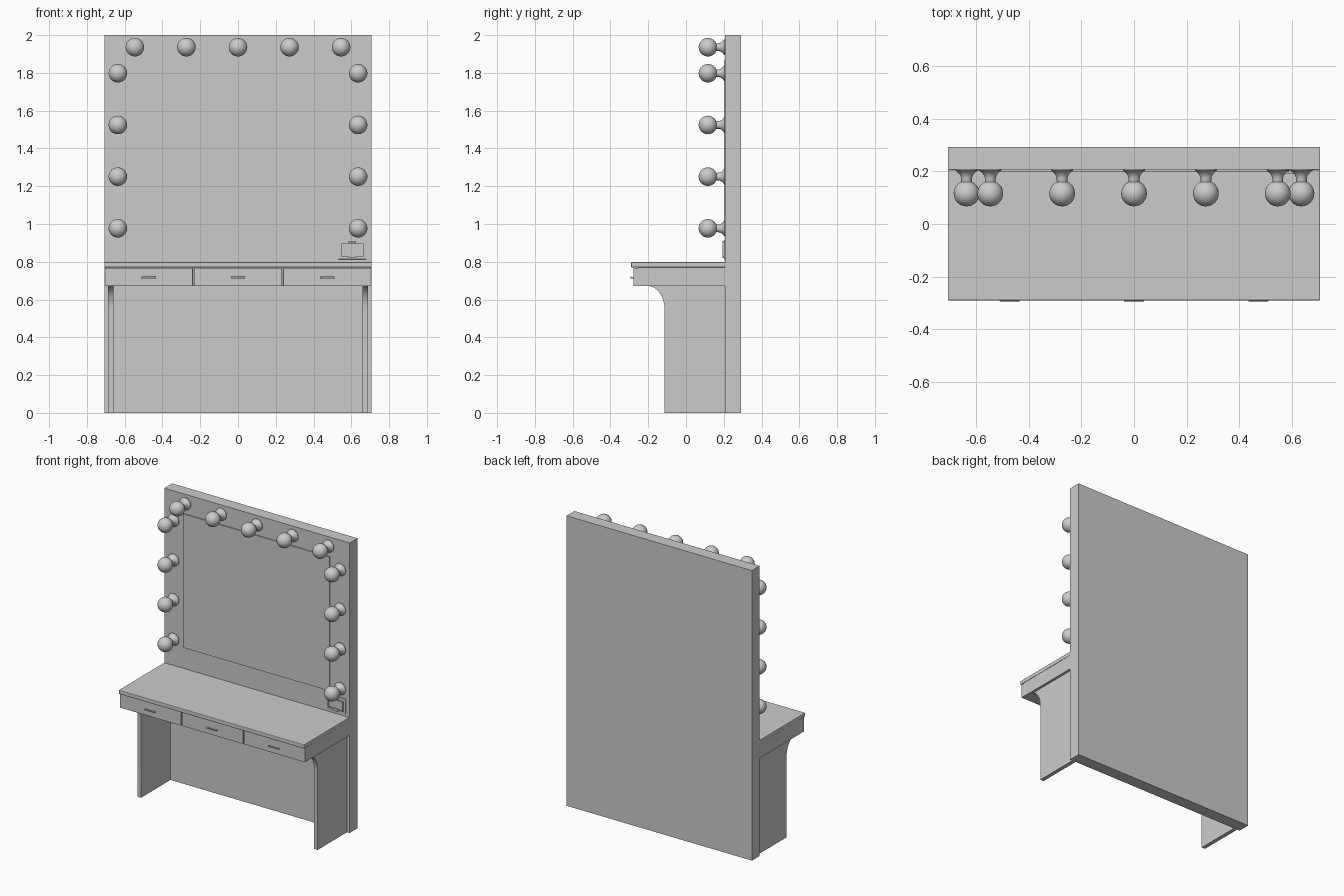
import bpy, bmesh, math

if "Cube" in bpy.data.objects:
    bpy.data.objects.remove(bpy.data.objects["Cube"])


def finish(name, bm, smooth=False, bevel=0.0):
    bmesh.ops.recalc_face_normals(bm, faces=bm.faces)
    me = bpy.data.meshes.new(name)
    bm.to_mesh(me)
    bm.free()
    ob = bpy.data.objects.new(name, me)
    bpy.context.collection.objects.link(ob)
    if smooth:
        bpy.ops.object.select_all(action='DESELECT')
        ob.select_set(True)
        bpy.context.view_layer.objects.active = ob
        bpy.ops.object.shade_smooth_by_angle(angle=math.radians(35))
    if bevel:
        m = ob.modifiers.new("edge_round", 'BEVEL')
        m.width, m.segments = bevel, 2
    return ob


def box(name, x0, x1, y0, y1, z0, z1, bevel=0.0):
    bm = bmesh.new()
    bmesh.ops.create_cube(bm, size=1)
    for v in bm.verts:
        v.co = ((x0 + x1) / 2 + v.co.x * (x1 - x0),
                (y0 + y1) / 2 + v.co.y * (y1 - y0),
                (z0 + z1) / 2 + v.co.z * (z1 - z0))
    return finish(name, bm, bevel=bevel)


W = 0.707      # half width
WALL = 0.207   # front face of the back panel

# Back panel and mirror
box("back_panel", -W, W, WALL, 0.292, 0, 2)
box("mirror", -0.558, 0.558, WALL - 0.007, WALL + 0.005, 0.942, 1.865)

# Table top and drawer case
box("table_top", -W, W, -0.29, WALL, 0.77, 0.798, bevel=0.004)
box("drawer_case", -W + 0.002, W - 0.002, -0.252, WALL, 0.672, 0.77)

# Three drawer fronts with pull handles
for i in (-1, 0, 1):
    cx = i * 0.4725
    box("drawer_front", cx - 0.233, cx + 0.233, -0.279, -0.25, 0.672, 0.767, bevel=0.002)
    box("handle_bar", cx - 0.038, cx + 0.038, -0.294, -0.287, 0.712, 0.721, bevel=0.002)
    for s in (-1, 1):
        hx = cx + s * 0.034
        box("handle_post", hx - 0.004, hx + 0.004, -0.289, -0.277, 0.711, 0.719)

# Side legs with a concave curve under the table
profile = [(WALL, 0), (-0.113, 0)]
for k in range(13):
    a = math.radians(90 * k / 12)
    profile.append((-0.203 + 0.09 * math.cos(a), 0.545 + 0.127 * math.sin(a)))
profile.append((WALL, 0.672))
for s in (-1, 1):
    bm = bmesh.new()
    f = bm.faces.new([bm.verts.new((s * 0.66, y, z)) for y, z in profile])
    r = bmesh.ops.extrude_face_region(bm, geom=[f])
    for e in r["geom"]:
        if isinstance(e, bmesh.types.BMVert):
            e.co.x = s * 0.687
    finish("side_leg", bm, smooth=True)


# Flared lamp holder, revolved around the y axis
def lamp(x, z):
    bm = bmesh.new()
    n = 24
    rings = []
    for r, d in [(0.042, 0), (0.042, 0.004), (0.032, 0.012), (0.025, 0.02),
                 (0.021, 0.03), (0.02, 0.056)]:
        rings.append([bm.verts.new((x + r * math.cos(2 * math.pi * j / n), WALL - d,
                                    z + r * math.sin(2 * math.pi * j / n))) for j in range(n)])
    for a, b in zip(rings, rings[1:]):
        for j in range(n):
            bm.faces.new((a[j], a[(j + 1) % n], b[(j + 1) % n], b[j]))
    bm.faces.new(rings[0])
    bm.faces.new(rings[-1])
    finish("lamp_holder", bm, smooth=True)
    bm = bmesh.new()
    bmesh.ops.create_uvsphere(bm, u_segments=32, v_segments=16, radius=0.049)
    bmesh.ops.translate(bm, verts=bm.verts, vec=(x, 0.116, z))
    finish("bulb", bm, smooth=True)


# Lamps along the top and down both sides
for i in range(-2, 3):
    lamp(i * 0.273, 1.936)
for s in (-1, 1):
    for k in range(4):
        lamp(s * 0.636, 0.977 + k * 0.2737)

# Power outlet: plate, raised frame, inner face and clips
box("outlet_plate", 0.532, 0.678, WALL - 0.006, WALL + 0.002, 0.813, 0.916, bevel=0.002)
for x0, x1, z0, z1 in [(0.548, 0.664, 0.888, 0.896), (0.548, 0.664, 0.828, 0.836),
                       (0.548, 0.556, 0.836, 0.888), (0.656, 0.664, 0.836, 0.888)]:
    box("outlet_frame", x0, x1, WALL - 0.015, WALL - 0.004, z0, z1)
box("outlet_face", 0.555, 0.657, WALL - 0.009, WALL - 0.004, 0.835, 0.889)
for z in (0.824, 0.904):
    box("outlet_clip", 0.586, 0.626, WALL - 0.015, WALL - 0.004, z - 0.005, z + 0.005)
